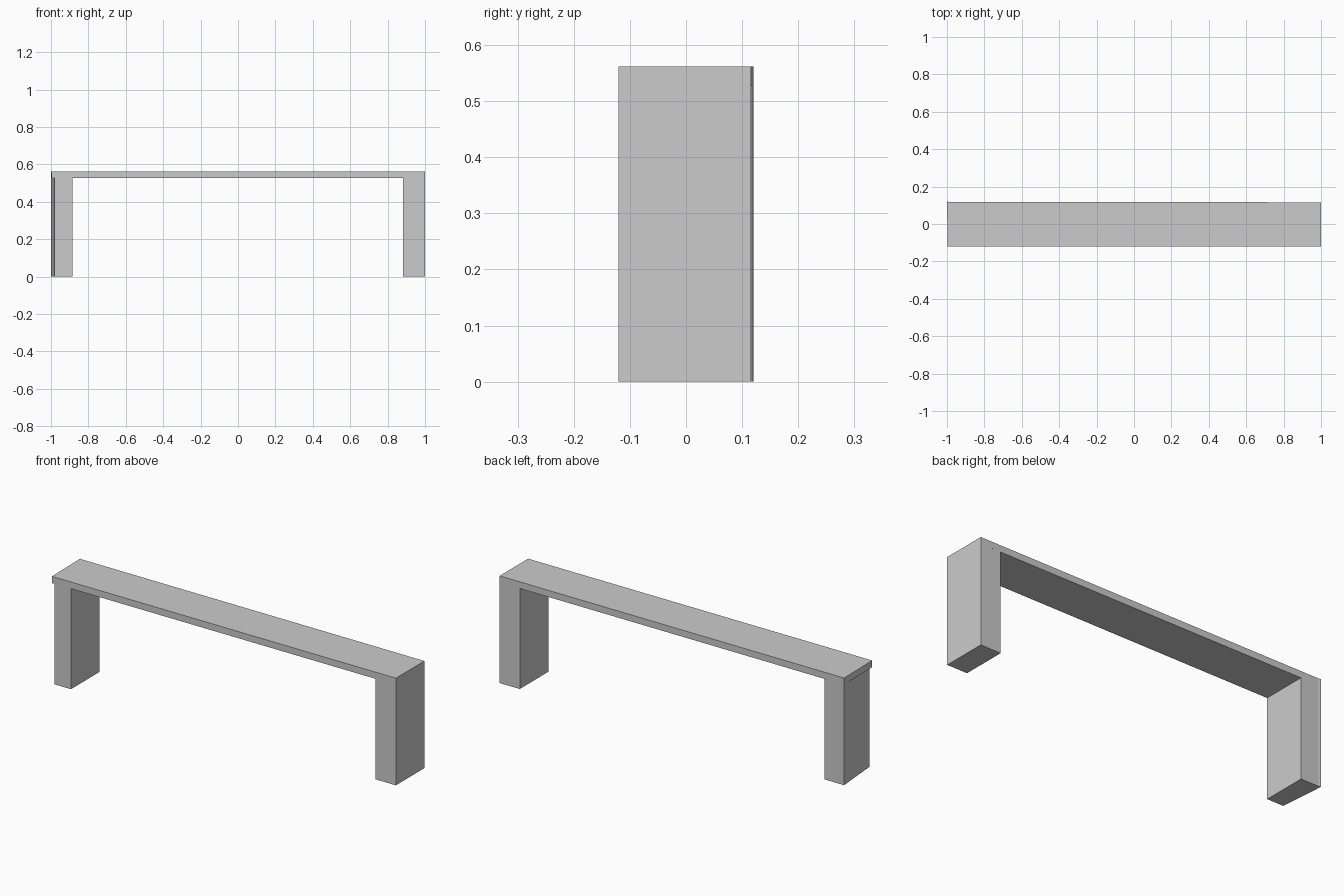
import bpy, bmesh

if "Cube" in bpy.data.objects:
    bpy.data.objects.remove(bpy.data.objects["Cube"])

SEAT_BOTTOM, SEAT_TOP = 0.527, 0.562


def prism(name, outline, z0, z1):
    """Extrude a plan outline (x, y) from z0 up to z1."""
    bm = bmesh.new()
    face = bm.faces.new([bm.verts.new((x, y, z0)) for x, y in outline])
    ext = bmesh.ops.extrude_face_region(bm, geom=[face], use_keep_orig=True)
    top = [g for g in ext["geom"] if isinstance(g, bmesh.types.BMVert)]
    bmesh.ops.translate(bm, vec=(0, 0, z1 - z0), verts=top)
    bmesh.ops.recalc_face_normals(bm, faces=bm.faces)
    mesh = bpy.data.meshes.new(name)
    bm.to_mesh(mesh)
    bm.free()
    obj = bpy.data.objects.new(name, mesh)
    bpy.context.collection.objects.link(obj)
    return obj


# Long seat slab, very slightly out of square at the back
prism("seat",
      [(-0.996, -0.12), (1, -0.12), (1, 0.116), (-0.985, 0.118), (-1, 0.12)],
      SEAT_BOTTOM, SEAT_TOP)

# Left leg: outer face slants in towards the front, under the seat overhang
prism("left_leg",
      [(-0.98, -0.12), (-0.885, -0.12), (-0.885, 0.118), (-0.985, 0.118), (-1, 0.12)],
      0, SEAT_BOTTOM)

# Right leg: flush with the end of the seat
prism("right_leg",
      [(0.883, -0.12), (1, -0.12), (1, 0.116), (0.883, 0.116)],
      0, SEAT_BOTTOM)
